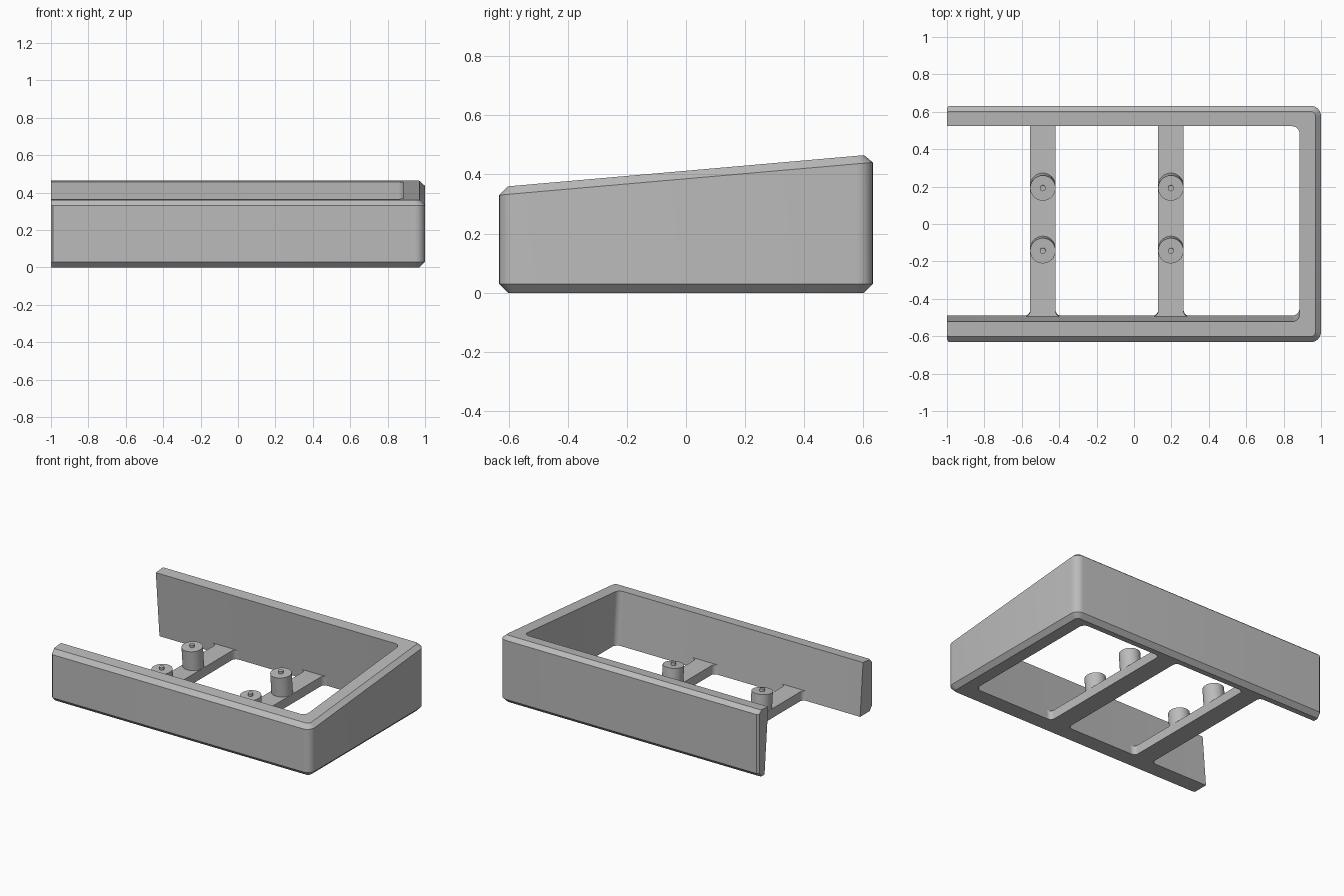
import bpy
import bmesh
from math import sin, cos, tan, pi, radians
from mathutils import Vector, Matrix

cube = bpy.data.objects.get("Cube")
if cube:
    bpy.data.objects.remove(cube)

TILT = radians(5)
LEAN = tan(TILT)
HALF_X, HALF_Y = 1.0, 0.632
CHAMFER = 0.03
INNER_X, FRONT_IN, BACK_IN = 0.885, -0.49, 0.563

grey = bpy.data.materials.new("plain_grey")
grey.use_nodes = True
grey.diffuse_color = (0.5, 0.5, 0.5, 1)
grey.node_tree.nodes["Principled BSDF"].inputs["Base Color"].default_value = (0.5, 0.5, 0.5, 1)


def finish(name, bm):
    bmesh.ops.recalc_face_normals(bm, faces=bm.faces[:])
    mesh = bpy.data.meshes.new(name)
    bm.to_mesh(mesh)
    bm.free()
    mesh.materials.append(grey)
    obj = bpy.data.objects.new(name, mesh)
    bpy.context.collection.objects.link(obj)
    bpy.ops.object.select_all(action='DESELECT')
    obj.select_set(True)
    bpy.context.view_layer.objects.active = obj
    bpy.ops.object.shade_smooth_by_angle(angle=radians(28))
    return obj


def rim_z(y):
    """Height of the sloping rim."""
    return 0.36 + LEAN * (y + 0.6)


def u_path(x_end, x_far, y_front, y_back, radius, end_inset=0.0, steps=6):
    """Open U in plan: front arm, two rounded corners, back arm."""
    pts = [(x_end, y_front + end_inset), (x_end + 0.012, y_front)]
    for cy, start in ((y_front + radius, -pi / 2), (y_back - radius, 0)):
        for i in range(steps + 1):
            a = start + pi / 2 * i / steps
            pts.append((x_far - radius + radius * cos(a), cy + radius * sin(a)))
    return pts + [(x_end + 0.012, y_back), (x_end, y_back - end_inset)]


# Three-sided frame with bevelled outside and leaning inside walls
full = u_path(-HALF_X, HALF_X, -HALF_Y, HALF_Y, 0.055, 0.012)
inset = u_path(-HALF_X, HALF_X - CHAMFER, CHAMFER - HALF_Y, HALF_Y - CHAMFER, 0.025, 0.006)
inside = u_path(-HALF_X, INNER_X, FRONT_IN, BACK_IN, 0.04)
bm = bmesh.new()
sections = []
for (fx, fy), (ix, iy), (nx, ny) in zip(full, inset, inside):
    top_y = ny - LEAN * rim_z(ny - 0.035)
    points = [(ix, iy, 0), (fx, fy, CHAMFER), (fx, fy, rim_z(fy) - 0.027),
              (ix, iy, rim_z(iy)), (nx, top_y, rim_z(top_y)), (nx, ny, 0)]
    sections.append([bm.verts.new(p) for p in points])
for a, b in zip(sections, sections[1:]):
    for i in range(len(a)):
        j = (i + 1) % len(a)
        bm.faces.new((a[i], a[j], b[j], b[i]))
bm.faces.new(sections[0])
bm.faces.new(sections[-1])
finish("frame", bm)


def crossbar(name, x, half=0.068, height=0.065, flare=0.03, steps=5):
    """Flat strip joining the long walls, flared at both ends."""
    right = []
    for i in range(steps + 1):
        a = pi / 2 * i / steps
        right.append((half + flare - flare * sin(a), FRONT_IN + flare - flare * cos(a)))
    right += [(px, FRONT_IN + BACK_IN - py) for px, py in reversed(right)]
    outline = right + [(-px, py) for px, py in reversed(right)]
    bm = bmesh.new()
    face = bm.faces.new([bm.verts.new((x + px, py, 0)) for px, py in outline])
    top = bmesh.ops.extrude_face_region(bm, geom=[face])
    verts = [v for v in top["geom"] if isinstance(v, bmesh.types.BMVert)]
    bmesh.ops.translate(bm, verts=verts, vec=(0, -LEAN * height, height))
    finish(name, bm)


def post(name, x, y, z):
    """Leaning round post with a small pin on its top."""
    axis = Vector((0, -sin(TILT), cos(TILT)))
    top = Vector((x, y, z))
    bm = bmesh.new()
    for radius, low, high, sides in ((0.068, 0.04 - z, 0, 32), (0.016, -0.01, 0.018, 12)):
        place = Matrix.Translation(top + axis * (low + high) / 2) @ Matrix.Rotation(TILT, 4, 'X')
        bmesh.ops.create_cone(bm, cap_ends=True, segments=sides, radius1=radius,
                              radius2=radius, depth=high - low, matrix=place)
    finish(name, bm)


# Crossbars, each carrying two posts
for side, x in (("right", -0.4875), ("left", 0.197)):
    crossbar(side + "_crossbar", x)
    post(side + "_front_post", x, -0.143, 0.177)
    post(side + "_back_post", x, 0.192, 0.206)
